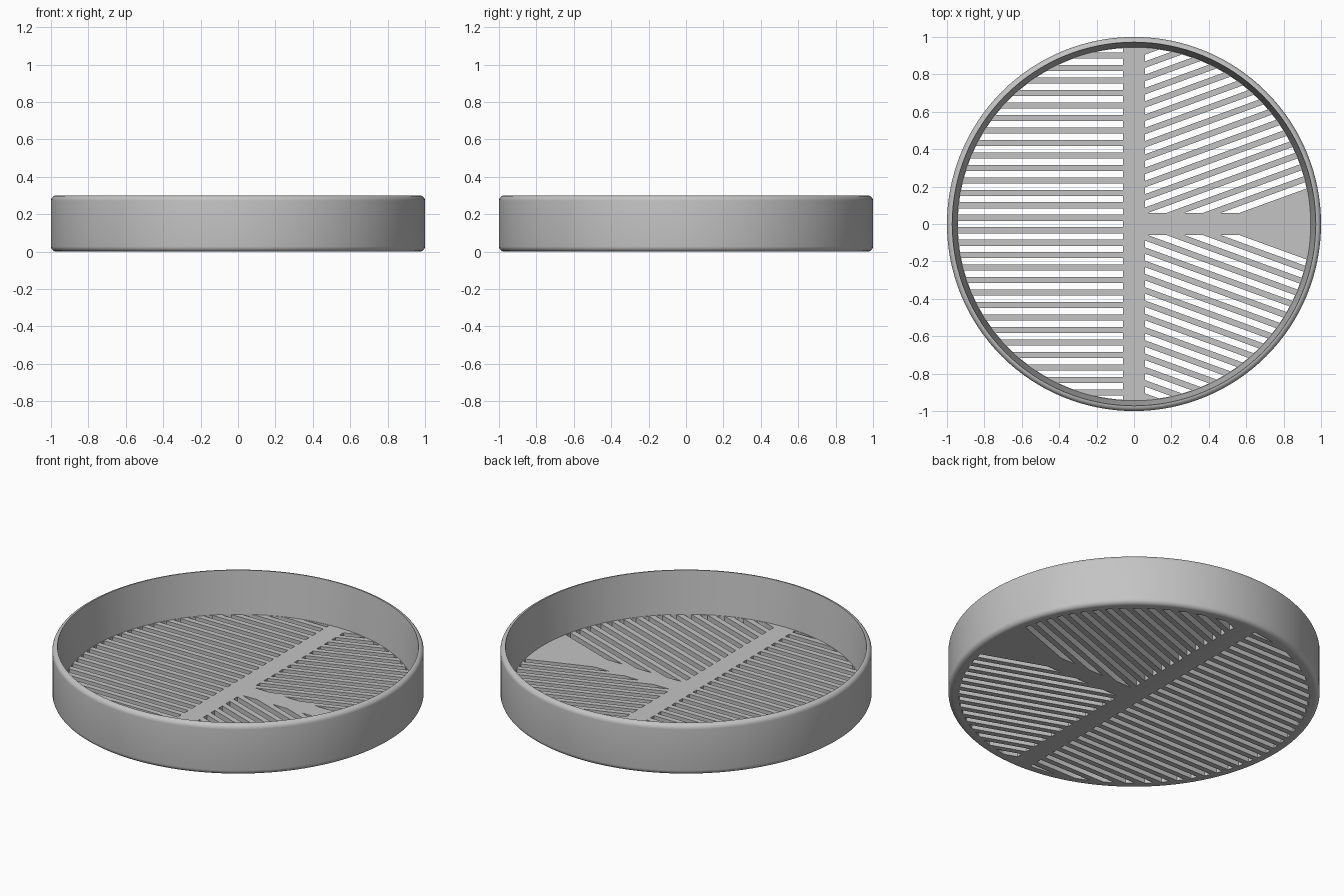
import bpy, bmesh, math
from mathutils import Vector

if "Cube" in bpy.data.objects:
    bpy.data.objects.remove(bpy.data.objects["Cube"])

SEGMENTS = 128
HEIGHT, FLOOR, FILLET = 0.3, 0.05, 0.028
INNER = 0.945          # inner radius at the floor
SPINE = 0.058          # half width of the solid ribs
PITCH, SLOT = 0.0667, 0.034

grey = bpy.data.materials.new("light grey")
grey.use_nodes = True
grey.diffuse_color = (0.55, 0.55, 0.55, 1)
grey.node_tree.nodes["Principled BSDF"].inputs["Base Color"].default_value = grey.diffuse_color


def make_object(name, bm):
    bmesh.ops.recalc_face_normals(bm, faces=bm.faces)
    mesh = bpy.data.meshes.new(name)
    bm.to_mesh(mesh)
    bm.free()
    obj = bpy.data.objects.new(name, mesh)
    bpy.context.collection.objects.link(obj)
    return obj


def circle_points(radius, z):
    step = math.tau / SEGMENTS
    return [Vector((radius * math.cos(i * step), radius * math.sin(i * step), z))
            for i in range(SEGMENTS)]


def fillet(z, start):
    """Quarter-round profile points on the outer edge."""
    angles = [math.radians(start + 90 * i / 6) for i in range(7)]
    return [(1 - FILLET + FILLET * math.cos(a), z + FILLET * math.sin(a)) for a in angles]


# Shallow tray: rounded outer edges and a slightly tapered inner wall
profile = fillet(FILLET, -90) + fillet(HEIGHT - FILLET, 0) + [(INNER, FLOOR)]
bm = bmesh.new()
rings = [[bm.verts.new(p) for p in circle_points(r, z)] for r, z in profile]
for low, high in zip(rings, rings[1:]):
    for i in range(SEGMENTS):
        j = (i + 1) % SEGMENTS
        bm.faces.new((low[i], low[j], high[j], high[i]))
bm.faces.new(rings[0])
bm.faces.new(rings[-1])
tray = make_object("slotted_tray", bm)
tray.data.materials.append(grey)


def keep_side(bm, point, normal):
    """Trim everything behind a plane."""
    bmesh.ops.bisect_plane(bm, geom=bm.verts[:] + bm.edges[:] + bm.faces[:], dist=1e-6,
                           plane_co=point, plane_no=normal, clear_inner=True)


def add_slot(target, borders, tilt, offset):
    """Add one slot prism, trimmed to the disc and to the given borders."""
    part = bmesh.new()
    part.faces.new([part.verts.new(p) for p in circle_points(INNER - 0.003, -0.1)])
    across = Vector((-math.sin(tilt), math.cos(tilt), 0))
    keep_side(part, across * (offset - SLOT / 2), across)
    keep_side(part, across * (offset + SLOT / 2), -across)
    for normal in borders:
        keep_side(part, normal * SPINE, normal)
    if part.faces and sum(f.calc_area() for f in part.faces) > 0.0005:
        prism = bmesh.ops.extrude_face_region(part, geom=part.faces[:])
        top = [v for v in prism["geom"] if isinstance(v, bmesh.types.BMVert)]
        bmesh.ops.translate(part, verts=top, vec=(0, 0, 0.2))
        bmesh.ops.recalc_face_normals(part, faces=part.faces)
        mesh = bpy.data.meshes.new("slot")
        part.to_mesh(mesh)
        target.from_mesh(mesh)
        bpy.data.meshes.remove(mesh)
    part.free()


# Slots: straight on the right half, mirrored slanted sets on the left half
slots = bmesh.new()
for k in range(-14, 15):
    add_slot(slots, [Vector((-1, 0, 0))], 0, k * PITCH)
for side in (1, -1):
    for k in range(16):
        add_slot(slots, [Vector((1, 0, 0)), Vector((0, side, 0))],
                 side * math.radians(20), side * (-0.12 + k * PITCH))
cutter = make_object("slot_cutter", slots)
cutter.hide_render = True

# Cut the slots through the floor
cut = tray.modifiers.new("slots", "BOOLEAN")
cut.operation = "DIFFERENCE"
cut.solver = "EXACT"
cut.object = cutter
bpy.ops.object.select_all(action="DESELECT")
bpy.context.view_layer.objects.active = tray
tray.select_set(True)
bpy.ops.object.modifier_apply(modifier=cut.name)
bpy.data.objects.remove(cutter)
bpy.ops.object.shade_smooth_by_angle(angle=math.radians(35))
